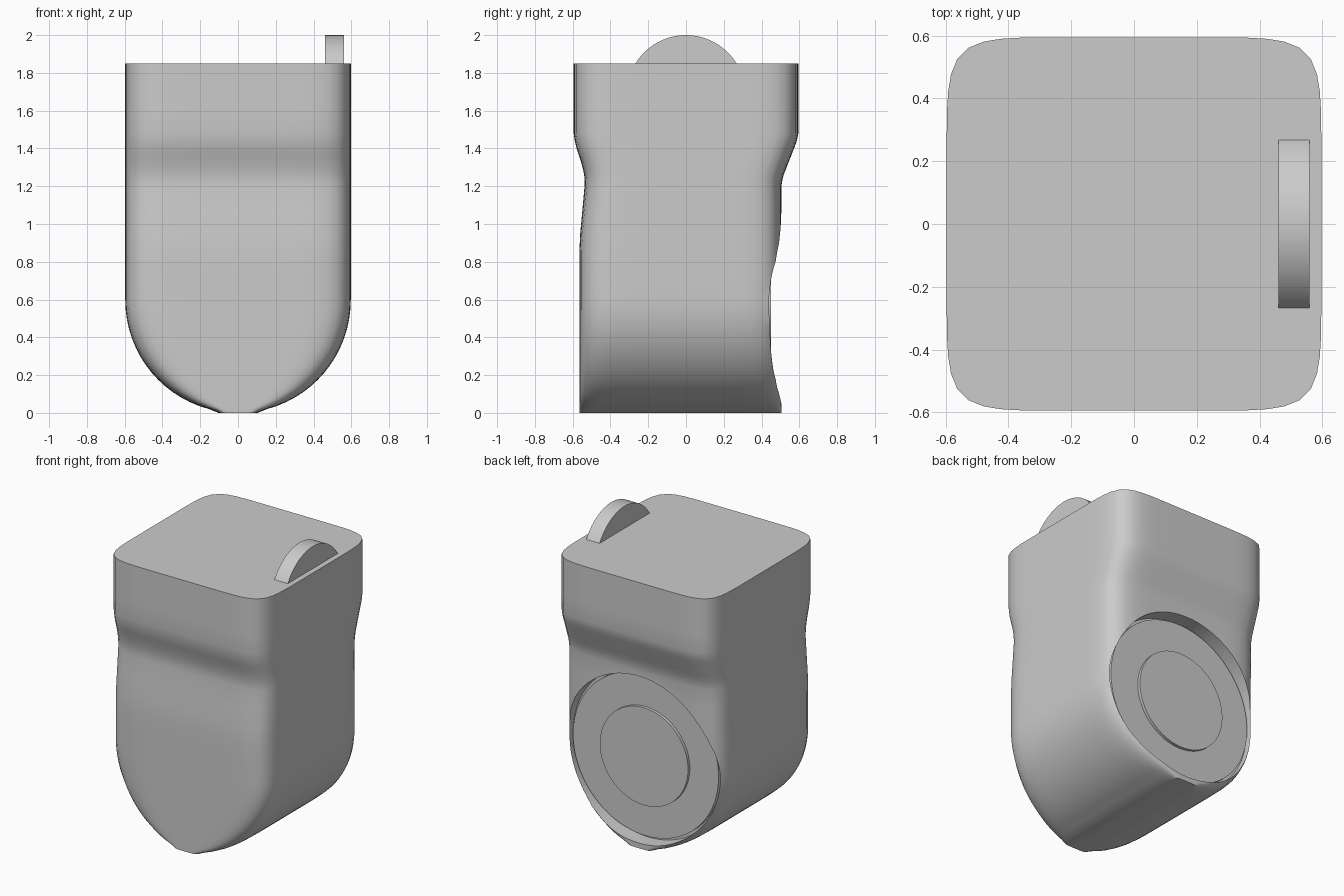
import bpy, bmesh, math
from mathutils import Matrix

old = bpy.data.objects.get("Cube")
if old:
    bpy.data.objects.remove(old, do_unlink=True)

grey = bpy.data.materials.new("plain_grey")
grey.use_nodes = True
colour = (0.6, 0.6, 0.6, 1)
grey.diffuse_color = colour
grey.node_tree.nodes["Principled BSDF"].inputs["Base Color"].default_value = colour


def finish(name, bm, angle=35):
    bmesh.ops.recalc_face_normals(bm, faces=bm.faces)
    mesh = bpy.data.meshes.new(name)
    bm.to_mesh(mesh)
    bm.free()
    mesh.materials.append(grey)
    obj = bpy.data.objects.new(name, mesh)
    bpy.context.collection.objects.link(obj)
    bpy.ops.object.select_all(action="DESELECT")
    obj.select_set(True)
    bpy.context.view_layer.objects.active = obj
    bpy.ops.object.shade_smooth_by_angle(angle=math.radians(angle))
    return obj


def cylinder(name, radius, start, end, axis, offset):
    """Cylinder along X or Y between start and end, shifted by offset."""
    bm = bmesh.new()
    turn = Matrix.Rotation(math.pi / 2, 4, "Y" if axis == "X" else "X")
    middle = (start + end) / 2
    shift = (middle, 0, offset) if axis == "X" else (0, middle, offset)
    bmesh.ops.create_cone(bm, cap_ends=True, segments=96, radius1=radius,
                          radius2=radius, depth=abs(end - start),
                          matrix=Matrix.Translation(shift) @ turn)
    return finish(name, bm)


def profile(points, z):
    """Smoothly interpolated depth at height z."""
    for (z0, y0), (z1, y1) in zip(points, points[1:]):
        if z <= z1:
            t = (z - z0) / (z1 - z0)
            return y0 + (y1 - y0) * t
    return points[-1][1]


# Body: rounded-square sections with a half-round lower end
FRONT = [(0, -.565), (.85, -.565), (.95, -.56), (1.2, -.537), (1.25, -.537),
         (1.32, -.552), (1.4, -.58), (1.47, -.595), (1.85, -.595)]
BACK = [(0, .505), (1.2, .505), (1.25, .513), (1.4, .572),
        (1.44, .587), (1.48, .595), (1.85, .595)]
HALF, POWER, SIDES = .597, 8, 96

heights = [HALF * (1 - math.cos(math.radians(a))) for a in range(10, 91, 5)]
heights[0] = 0
heights += [.75, .85, .95, 1.08, 1.2, 1.23, 1.26, 1.3, 1.34, 1.38, 1.41,
            1.44, 1.48, 1.6, 1.85]
bm = bmesh.new()
rings = []
for i, z in enumerate(heights):
    width = HALF * math.sin(math.radians(min(10 + 5 * i, 90)))
    front, back = profile(FRONT, z), profile(BACK, z)
    ring = []
    for k in range(SIDES):
        a = 2 * math.pi * (k + .5) / SIDES
        c, s = math.cos(a), math.sin(a)
        r = (abs(c) ** POWER + abs(s) ** POWER) ** (-1 / POWER)
        ring.append(bm.verts.new((width * r * c,
                                  (front + back) / 2 + (back - front) / 2 * r * s, z)))
    rings.append(ring)
for low, high in zip(rings, rings[1:]):
    for k in range(SIDES):
        n = (k + 1) % SIDES
        bm.faces.new((low[k], low[n], high[n], high[k]))
bm.faces.new(rings[0])
bm.faces.new(rings[-1])
body = finish("body", bm)

# Round recess in the back
HUB = .6
cutter = cylinder("recess_cutter", .565, .4, .9, "Y", HUB)
cutter.hide_render = True
cut = body.modifiers.new("recess", "BOOLEAN")
cut.operation, cut.solver, cut.object = "DIFFERENCE", "EXACT", cutter
bpy.context.view_layer.objects.active = body
bpy.ops.object.modifier_apply(modifier=cut.name)
bpy.data.objects.remove(cutter, do_unlink=True)
bpy.ops.object.select_all(action="DESELECT")
body.select_set(True)
bpy.ops.object.shade_smooth_by_angle(angle=math.radians(35))

# Stepped discs inside the recess
cylinder("back_disc", .545, .38, .43, "Y", HUB)
cylinder("centre_disc", .33, .38, .45, "Y", HUB)

# Thumb wheel showing through the top
cylinder("top_wheel", .313, .46, .56, "X", 1.687)
